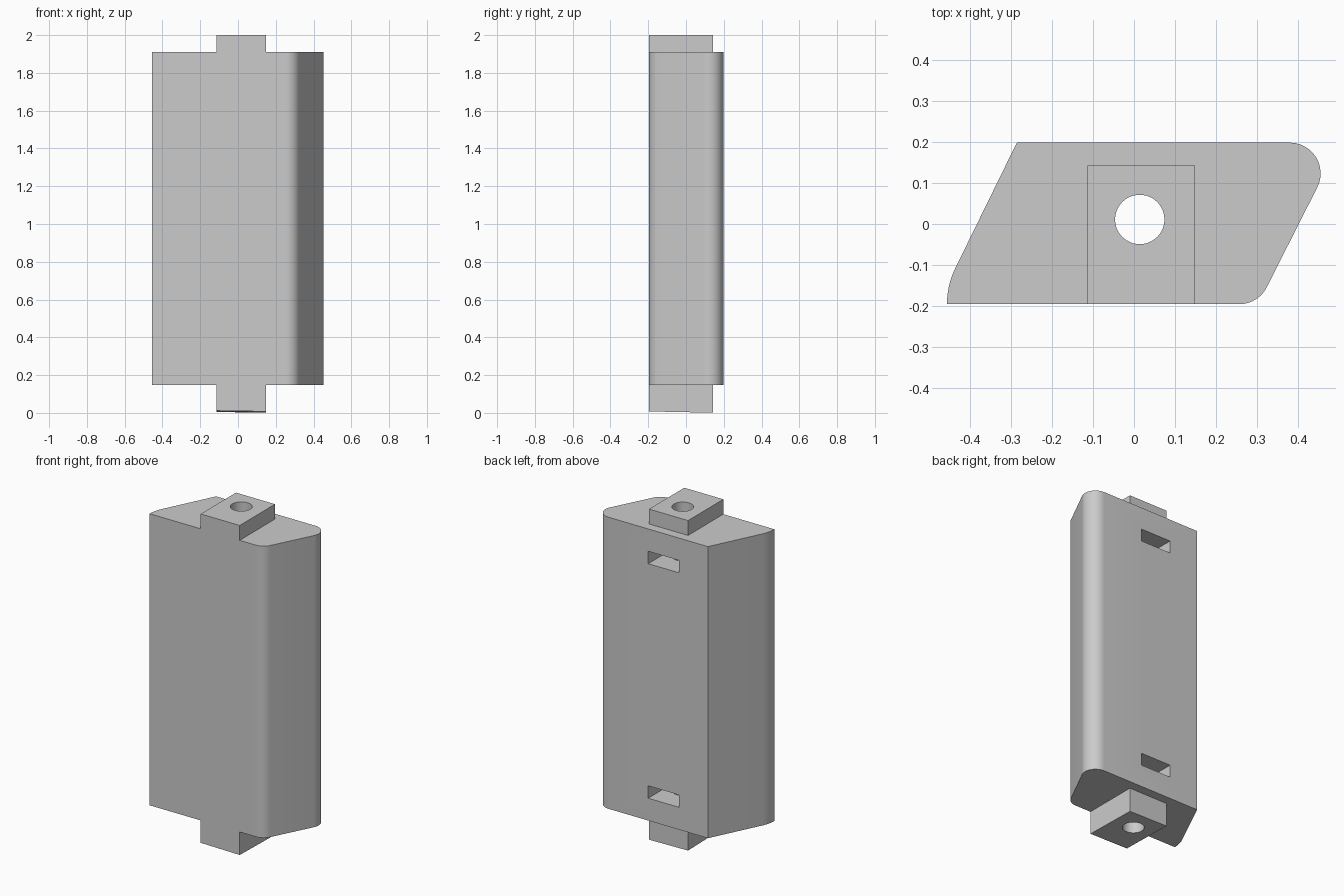
import bpy, bmesh, math
from mathutils import Vector

cube = bpy.data.objects.get("Cube")
if cube:
    bpy.data.objects.remove(cube, do_unlink=True)

grey = bpy.data.materials.new("plain_grey")
grey.use_nodes = True
colour = (0.6, 0.6, 0.6, 1)
grey.diffuse_color = colour
grey.node_tree.nodes["Principled BSDF"].inputs["Base Color"].default_value = colour


def prism(name, outline, z0, z1):
    """Extrude a flat outline between two heights."""
    bm = bmesh.new()
    base = bm.faces.new([bm.verts.new((x, y, z0)) for x, y in outline])
    top = bmesh.ops.extrude_face_region(bm, geom=[base])["geom"]
    bmesh.ops.translate(bm, vec=(0, 0, z1 - z0),
                        verts=[v for v in top if isinstance(v, bmesh.types.BMVert)])
    bmesh.ops.recalc_face_normals(bm, faces=bm.faces)
    mesh = bpy.data.meshes.new(name)
    bm.to_mesh(mesh)
    bm.free()
    mesh.materials.append(grey)
    obj = bpy.data.objects.new(name, mesh)
    bpy.context.collection.objects.link(obj)
    return obj


def arc(cx, cy, r, a0, a1, n=12):
    """Points on an arc, angles in degrees."""
    angles = [math.radians(a0 + (a1 - a0) * i / n) for i in range(n + 1)]
    return [(cx + r * math.cos(a), cy + r * math.sin(a)) for a in angles]


def rect(x0, x1, y0, y1):
    return [(x0, y0), (x1, y0), (x1, y1), (x0, y1)]


def combine(target, tool, operation):
    """Apply a boolean and discard the tool."""
    mod = target.modifiers.new(operation.lower(), "BOOLEAN")
    mod.operation, mod.solver, mod.object = operation, "EXACT", tool
    bpy.context.view_layer.objects.active = target
    bpy.ops.object.modifier_apply(modifier=mod.name)
    bpy.data.objects.remove(tool, do_unlink=True)


FRONT, BACK = -0.195, 0.198
LOW, HIGH = 0.147, 1.91
HOLE = Vector((0.014, 0.011))

# Slanted body with rounded corners
outline = [(-0.285, BACK)]
outline += arc(-0.255, FRONT, 0.2, 153, 180)
outline += arc(0.256, FRONT + 0.075, 0.075, -90, -27)
outline += arc(0.379, BACK - 0.075, 0.075, -27, 90)
body = prism("slanted_body", outline, LOW, HIGH)

# Square bar forming the end tabs, its foot cut slightly askew
bar = prism("end_tabs", rect(-0.113, 0.148, FRONT, 0.142), 0, 2)
for v in bar.data.vertices:
    if v.co.z < 1:
        v.co.z = 0.006 - 0.015 * v.co.x - 0.02 * v.co.y
combine(body, bar, "UNION")

# Pockets in the back
for z in (0.282, 1.7):
    pocket = prism("pocket_cutter", rect(-0.092, 0.114, -0.09, 0.3), z, z + 0.075)
    combine(body, pocket, "DIFFERENCE")

# Hole along the full length
combine(body, prism("hole_cutter", arc(HOLE.x, HOLE.y, 0.06, 0, 352.5, 47), -0.2, 2.2),
        "DIFFERENCE")

# Merge coplanar faces and smooth the rounds
bm = bmesh.new()
bm.from_mesh(body.data)
bmesh.ops.remove_doubles(bm, verts=bm.verts, dist=0.0001)
bmesh.ops.dissolve_limit(bm, angle_limit=0.01, verts=bm.verts, edges=bm.edges)
bm.to_mesh(body.data)
bm.free()
body.select_set(True)
bpy.context.view_layer.objects.active = body
bpy.ops.object.shade_smooth_by_angle(angle=math.radians(25))
